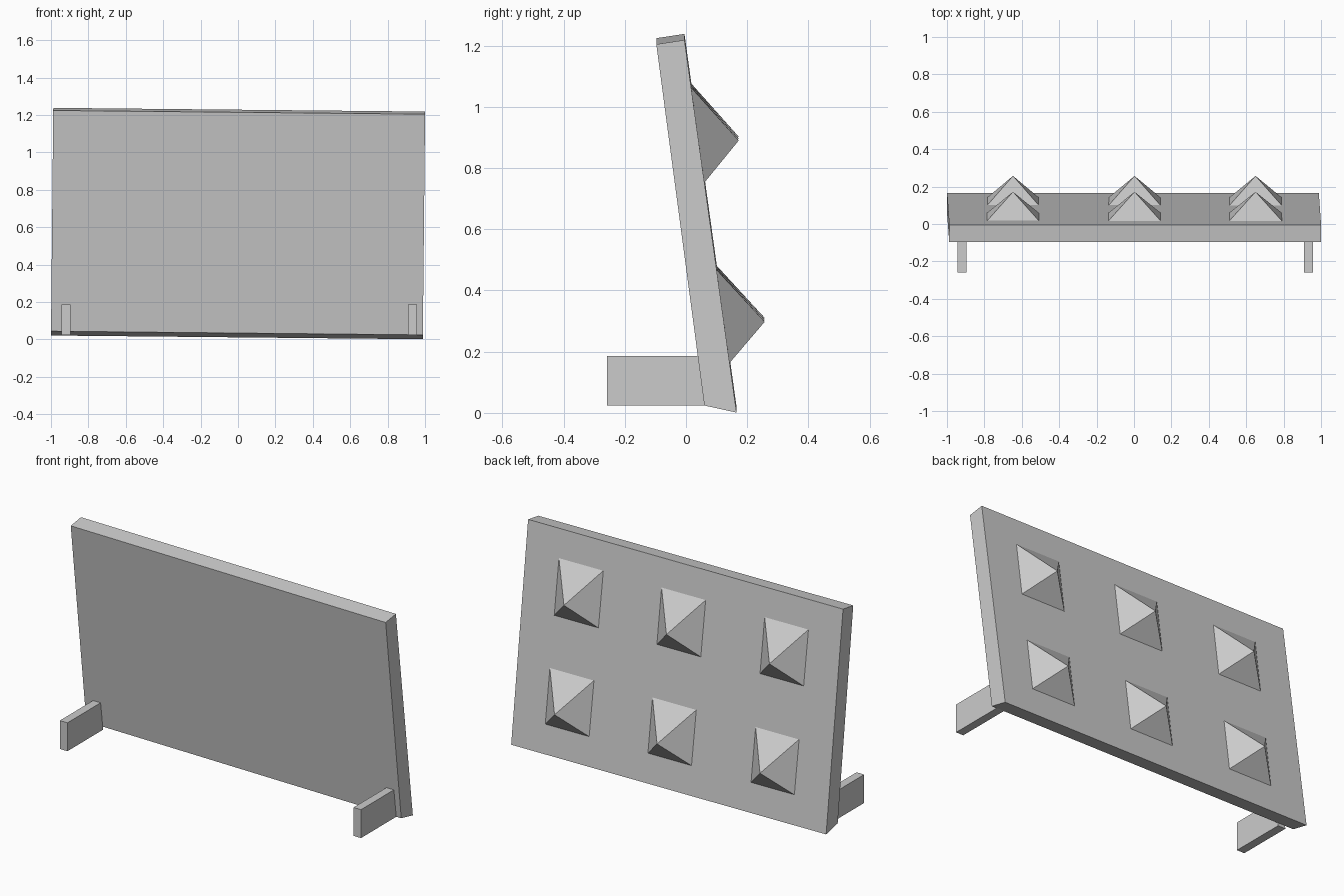
import bpy
import bmesh
from mathutils import Vector

ROLL = 0.01  # the whole board leans slightly sideways

cube = bpy.data.objects.get("Cube")
if cube:
    bpy.data.objects.remove(cube, do_unlink=True)

grey = bpy.data.materials.new("plain grey")
grey.use_nodes = True
colour = (0.6, 0.6, 0.6, 1)
grey.diffuse_color = colour
grey.node_tree.nodes["Principled BSDF"].inputs["Base Color"].default_value = colour


def finish(name, bm):
    bmesh.ops.recalc_face_normals(bm, faces=bm.faces)
    mesh = bpy.data.meshes.new(name)
    bm.to_mesh(mesh)
    bm.free()
    mesh.materials.append(grey)
    obj = bpy.data.objects.new(name, mesh)
    bpy.context.collection.objects.link(obj)
    return obj


def extrude_profile(name, profile, x0, x1, roll=0.0):
    """Extrude a (y, z) outline along x, then apply the sideways lean."""
    bm = bmesh.new()
    face = bm.faces.new([bm.verts.new((x0, y, z)) for y, z in profile])
    ext = bmesh.ops.extrude_face_region(bm, geom=[face])
    moved = [v for v in ext["geom"] if isinstance(v, bmesh.types.BMVert)]
    bmesh.ops.translate(bm, verts=moved, vec=(x1 - x0, 0, 0))
    for v in bm.verts:
        x, z = v.co.x, v.co.z
        v.co.x += roll * (z - 0.6)
        v.co.z -= roll * x
    return finish(name, bm)


def back_y(z):
    return 0.166 - 0.138 * z


def spike(name, x, z_low, z_high, apex):
    """Four-sided spike whose base lies on the sloping back of the board."""
    half = 0.14
    bm = bmesh.new()
    corners = [(-half, z_low), (half, z_low), (half, z_high), (-half, z_high)]
    base = [bm.verts.new((x + dx, back_y(z - ROLL * x) - 0.002, z - ROLL * (x + dx)))
            for dx, z in corners]
    tip = bm.verts.new(Vector((x, apex[0], apex[1] - ROLL * x)))
    bm.faces.new(base)
    for i in range(4):
        bm.faces.new((base[i], base[(i + 1) % 4], tip))
    return finish(name, bm)


# Leaning board
board = [(0.06, 0.034), (0.165, 0.011), (-0.005, 1.228), (-0.097, 1.214)]
extrude_profile("board", board, -0.994, 0.994, ROLL)

# Support feet at the front
foot = [(-0.258, 0.024), (0.065, 0.024), (0.045, 0.186), (-0.258, 0.186)]
extrude_profile("right_foot", foot, -0.944, -0.896)
extrude_profile("left_foot", foot, 0.91, 0.957)

# Two rows of spikes on the back
for row, low, high, apex in (("lower", 0.17, 0.476, (0.257, 0.304)),
                             ("upper", 0.76, 1.07, (0.172, 0.896))):
    for side, x in (("right", -0.647), ("middle", 0.003), ("left", 0.65)):
        spike(f"{row}_{side}_spike", x, low, high, apex)
